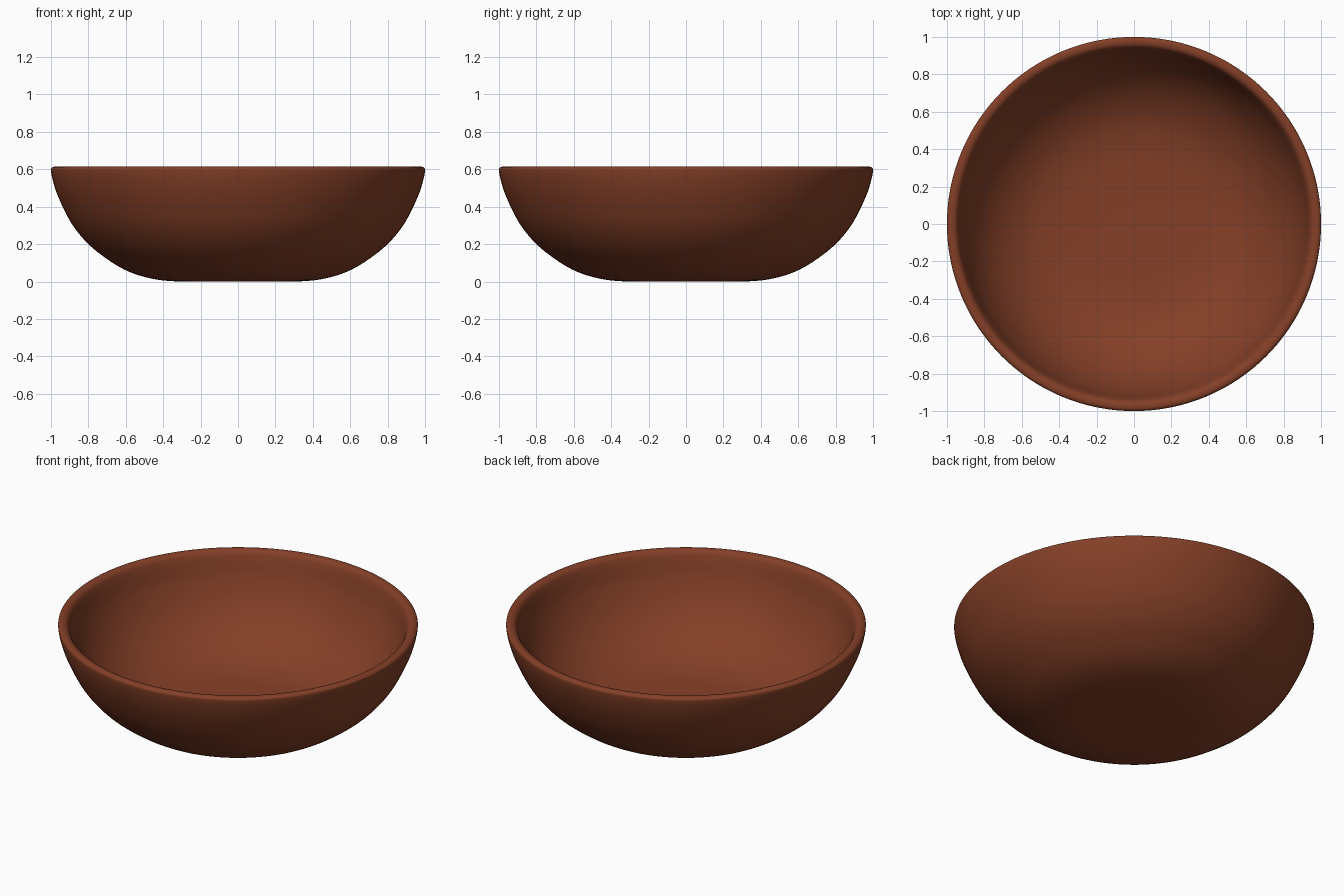
import bpy, bmesh, math
from mathutils import Vector

if "Cube" in bpy.data.objects:
    bpy.data.objects.remove(bpy.data.objects["Cube"])

# Half cross-section (radius, height): outside from base to rim, then inside to floor
OUTER = [(0.32, 0.0), (0.42, 0.008), (0.52, 0.03), (0.61, 0.065), (0.70, 0.12),
         (0.80, 0.20), (0.89, 0.31), (0.96, 0.45), (0.99, 0.54), (1.0, 0.592)]
RIM = [(0.996, 0.607), (0.982, 0.614), (0.962, 0.612), (0.945, 0.598)]
INNER = [(0.93, 0.56), (0.90, 0.46), (0.84, 0.34), (0.76, 0.24), (0.66, 0.16),
         (0.55, 0.105), (0.42, 0.075), (0.28, 0.064), (0.14, 0.06)]


def smooth_curve(points, steps=4):
    """Catmull-Rom curve through the profile points."""
    pts = [Vector(p) for p in points]
    out = []
    for i in range(len(pts) - 1):
        a, b, c, d = pts[max(i - 1, 0)], pts[i], pts[i + 1], pts[min(i + 2, len(pts) - 1)]
        for k in range(steps):
            t = k / steps
            out.append(0.5 * (2 * b + (c - a) * t + (2 * a - 5 * b + 4 * c - d) * t ** 2
                              + (3 * b - a - 3 * c + d) * t ** 3))
    return out + [pts[-1]]


def lathe(name, profile, sides):
    """Revolve an open profile around z and close both ends at the axis."""
    bm = bmesh.new()
    rings = [[bm.verts.new((p.x * math.cos(2 * math.pi * s / sides),
                            p.x * math.sin(2 * math.pi * s / sides), p.y))
              for s in range(sides)] for p in profile]
    for lo, hi in zip(rings, rings[1:]):
        for s in range(sides):
            n = (s + 1) % sides
            bm.faces.new((lo[s], lo[n], hi[n], hi[s]))
    bm.faces.new(rings[0][::-1])
    bm.faces.new(rings[-1])
    bmesh.ops.recalc_face_normals(bm, faces=bm.faces)
    mesh = bpy.data.meshes.new(name)
    bm.to_mesh(mesh)
    bm.free()
    obj = bpy.data.objects.new(name, mesh)
    bpy.context.collection.objects.link(obj)
    return obj


# Bowl
bowl = lathe("bowl", smooth_curve(OUTER + RIM + INNER), 128)
bpy.context.view_layer.objects.active = bowl
bowl.select_set(True)
bpy.ops.object.shade_smooth_by_angle(angle=math.radians(40))

# Terracotta material
clay = bpy.data.materials.new("terracotta")
clay.diffuse_color = (0.23, 0.05, 0.02, 1)
clay.use_nodes = True
clay.node_tree.nodes["Principled BSDF"].inputs["Base Color"].default_value = clay.diffuse_color
bowl.data.materials.append(clay)
